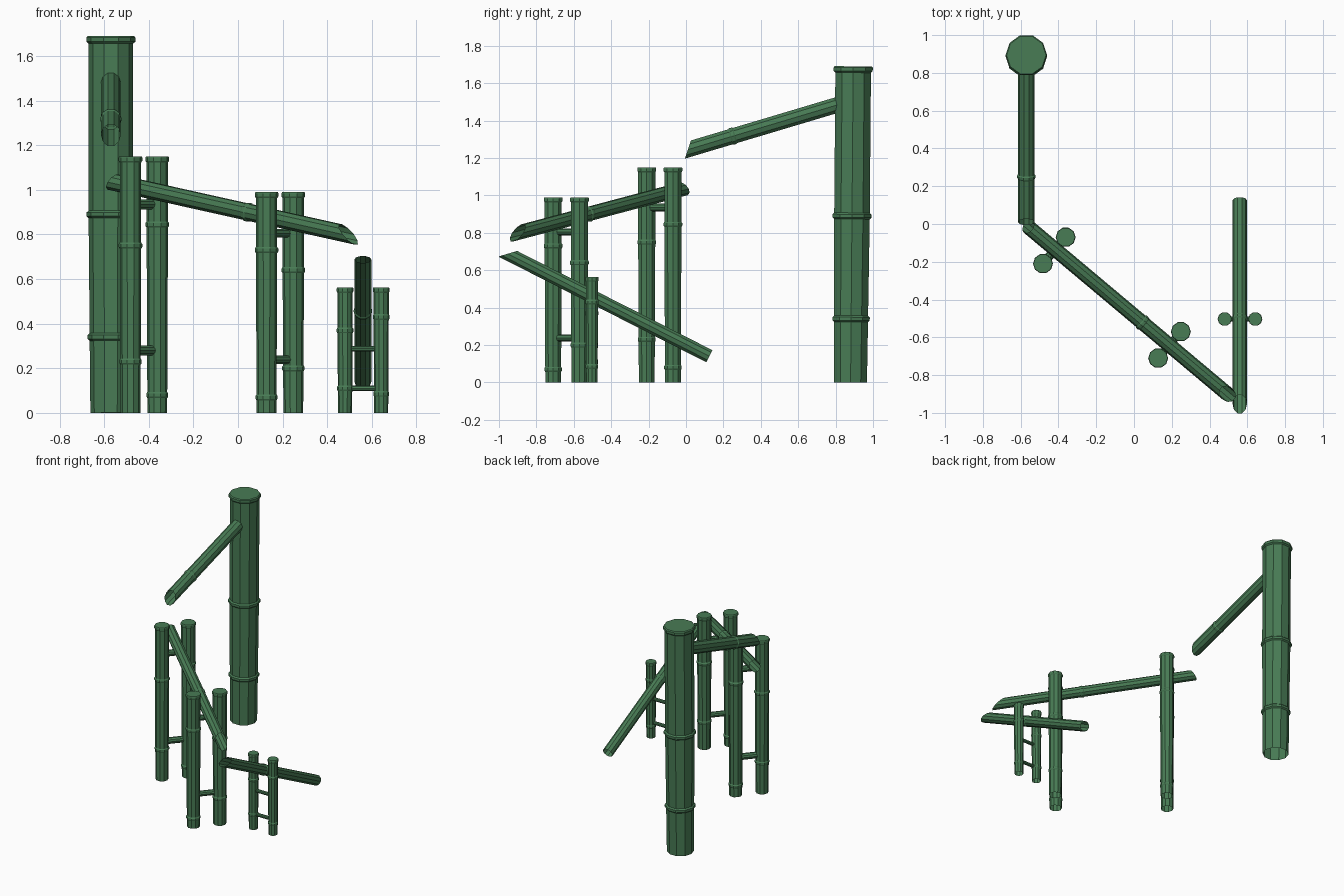
import bpy, bmesh, math
from mathutils import Vector

if "Cube" in bpy.data.objects:
    bpy.data.objects.remove(bpy.data.objects["Cube"])

SIDES = 10
green = bpy.data.materials.new("bamboo_green")
green.diffuse_color = (0.065, 0.2, 0.09, 1)
green.use_nodes = True
green.node_tree.nodes["Principled BSDF"].inputs["Base Color"].default_value = green.diffuse_color


def bamboo(name, p0, p1, r, nodes=(), taper=1.0, cap=False, cut0=0.0, cut1=0.0):
    """Ten-sided cane from p0 to p1; nodes are distances along it.
    cut0/cut1 slant the open ends so the underside sticks out further."""
    p0, p1 = Vector(p0), Vector(p1)
    d = p1 - p0
    length = d.length
    d.normalize()
    s = d.cross(Vector((0, 0, 1)))
    s = s.normalized() if s.length > 1e-4 else Vector((1, 0, 0))
    u = s.cross(d)

    # profile: (distance, radius, slant)
    def rad(t):
        return r * (taper + (1 - taper) * min(1, t / (length * 0.5)))
    big = 1.1
    h = 0.01 + r * 0.07
    prof = [(0, rad(0), cut0)]
    for t in sorted(nodes):
        prof += [(t - h, rad(t), 0), (t - h * .5, rad(t) * big, 0),
                 (t + h * .5, rad(t) * big, 0), (t + h, rad(t), 0)]
    if cap:
        prof += [(length - 2 * h, r, 0), (length - 1.5 * h, r * big, 0),
                 (length - .4 * h, r * big, 0), (length, r * 1.04, 0)]
    else:
        prof.append((length, r, -cut1))

    bm = bmesh.new()
    rings = []
    for t, rr, k in prof:
        ring = []
        for i in range(SIDES):
            a = math.tau * i / SIDES
            x, y = rr * math.cos(a), rr * math.sin(a)
            ring.append(bm.verts.new(p0 + s * x + u * y + d * (t + k * y)))
        rings.append(ring)
    for a, b in zip(rings, rings[1:]):
        for i in range(SIDES):
            j = (i + 1) % SIDES
            bm.faces.new((a[j], a[i], b[i], b[j]))
    if cap:
        bm.faces.new(rings[-1][::-1])
    me = bpy.data.meshes.new(name)
    bm.to_mesh(me)
    bm.free()
    me.materials.append(green)
    ob = bpy.data.objects.new(name, me)
    bpy.context.collection.objects.link(ob)
    return ob


# Tall supply cane with its spout
bamboo("main_cane", (-0.57, 0.88, 0), (-0.57, 0.894, 1.69), 0.1, (0.34, 0.89), 0.92, True)
bamboo("upper_spout", (-0.57, 0.83, 1.49), (-0.57, 0.01, 1.245), 0.044, (0.605,), cut1=0.7)

# Long sloping channel and the lower pivoting spout
bamboo("middle_channel", (-0.56, -0.015, 1.035), (0.495, -0.90, 0.80), 0.039, (0.80,),
       cut0=0.5, cut1=1.4)
bamboo("lower_spout", (0.56, 0.125, 0.14), (0.56, -0.953, 0.688), 0.038, (0.70,), cut1=1.05)

# Stands: two posts joined by two crossbars
stands = [
    ("upper_stand", (-0.482, -0.21), (-0.362, -0.07), 1.15, 0.048,
     (0.23, 0.75), (0.08, 0.845), (0.28, 0.935), 0.023),
    ("middle_stand", (0.128, -0.71), (0.248, -0.57), 0.99, 0.048,
     (0.07, 0.73), (0.2, 0.64), (0.238, 0.805), 0.02),
    ("lower_stand", (0.48, -0.503), (0.642, -0.503), 0.563, 0.034,
     (0.11, 0.37), (0.085, 0.43), (0.11, 0.288), 0.013),
]
for name, a, b, h, r, nodes_a, nodes_b, bars, bar_r in stands:
    bamboo(name + "_post_left", (*a, 0), (*a, h), r, nodes_a, 0.92, True)
    bamboo(name + "_post_right", (*b, 0), (*b, h), r, nodes_b, 0.92, True)
    for i, z in enumerate(bars):
        bamboo(f"{name}_crossbar_{i + 1}", (*a, z), (*b, z), bar_r)
